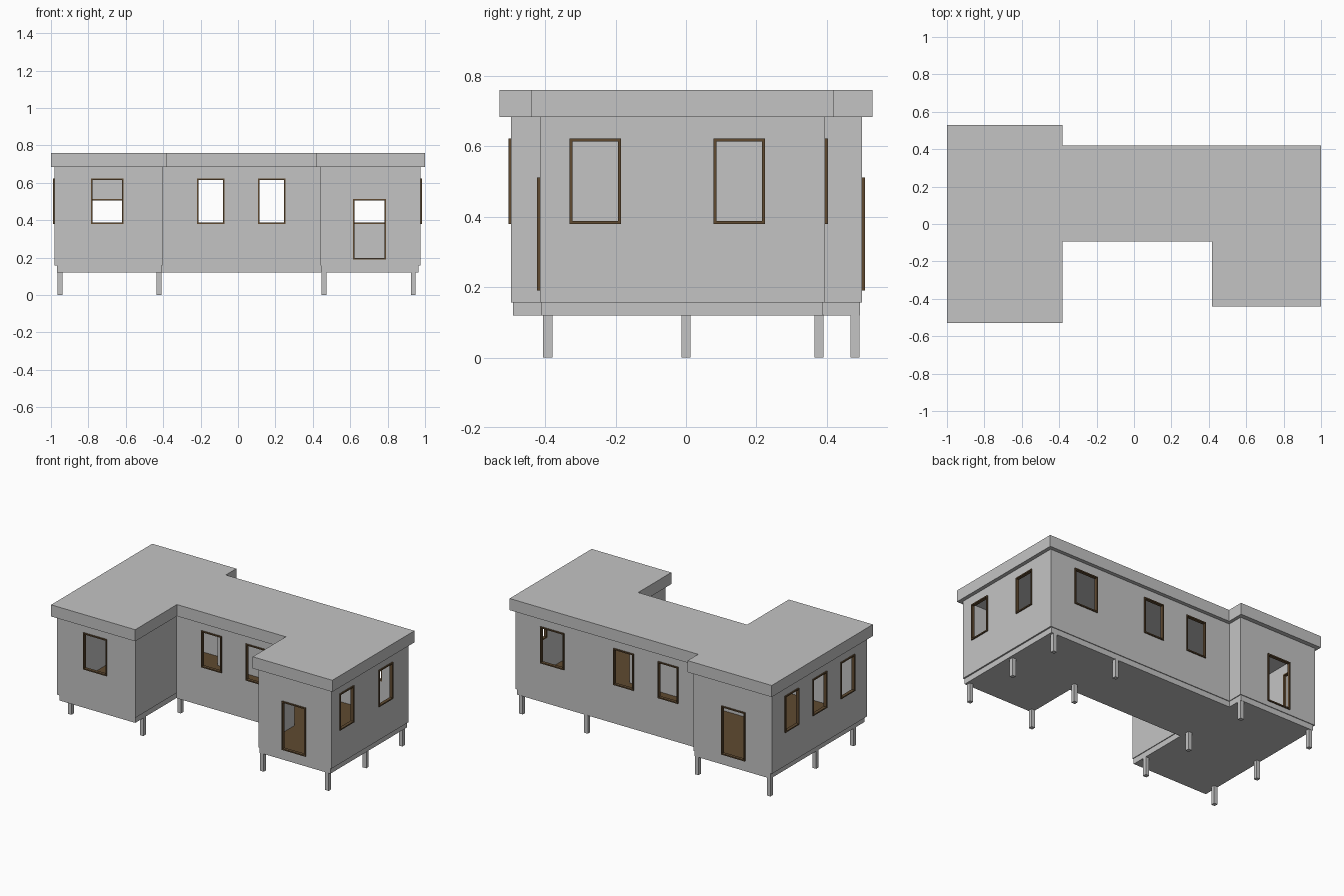
import bpy, bmesh
from mathutils import Vector

if "Cube" in bpy.data.objects:
    bpy.data.objects.remove(bpy.data.objects["Cube"])


def material(name, col):
    m = bpy.data.materials.new(name)
    m.diffuse_color = (*col, 1)
    m.use_nodes = True
    m.node_tree.nodes["Principled BSDF"].inputs["Base Color"].default_value = m.diffuse_color
    return m


GREY = material("grey_plaster", (0.55, 0.55, 0.55))
BROWN = material("brown_wood", (0.115, 0.068, 0.03))


def make(name, bm, mat):
    bmesh.ops.recalc_face_normals(bm, faces=bm.faces)
    me = bpy.data.meshes.new(name)
    bm.to_mesh(me)
    bm.free()
    ob = bpy.data.objects.new(name, me)
    bpy.context.collection.objects.link(ob)
    me.materials.append(mat)
    return ob


def add_box(bm, lo, hi):
    vs = bmesh.ops.create_cube(bm, size=1)["verts"]
    for v in vs:
        v.co = Vector([(lo[i] + hi[i]) / 2 + v.co[i] * (hi[i] - lo[i]) for i in range(3)])


def outline(x, y):
    """U-shaped plan: x = left, left inner, right inner, right;
    y = left wing front, middle front, right wing front, back, left wing back."""
    return [(x[0], y[0]), (x[1], y[0]), (x[1], y[1]), (x[2], y[1]), (x[2], y[2]),
            (x[3], y[2]), (x[3], y[3]), (x[1], y[3]), (x[1], y[4]), (x[0], y[4])]


def inset(pts, d):
    """Move a right-angled counter-clockwise outline inwards by d."""
    out = []
    for i, p in enumerate(pts):
        p, a, b = Vector(p), Vector(pts[i - 1]), Vector(pts[(i + 1) % len(pts)])
        n = Vector((0, 0))
        for e in ((p - a).normalized(), (b - p).normalized()):
            n += Vector((-e.y, e.x))
        out.append(p + n * d)
    return out


def prism(name, pts, z0, z1, mat):
    bm = bmesh.new()
    f = bm.faces.new([bm.verts.new((p[0], p[1], z0)) for p in pts])
    r = bmesh.ops.extrude_face_region(bm, geom=[f])
    for v in r["geom"]:
        if isinstance(v, bmesh.types.BMVert):
            v.co.z = z1
    return make(name, bm, mat)


WX = (-0.98, -0.405, 0.44, 0.975)
WY = (-0.497, -0.066, -0.415, 0.395, 0.5)
plan = outline(WX, WY)
T = 0.012

# roof slab with overhang
prism("roof", outline((-1, -0.383, 0.416, 1), (-0.53, -0.093, -0.44, 0.42, 0.53)),
      0.683, 0.76, GREY)

# floor slab and wooden floor covering
slab = outline((-0.967, -0.41, 0.445, 0.965), (-0.491, -0.061, -0.41, 0.39, 0.495))
prism("floor_slab", slab, 0.12, 0.16, GREY)
prism("wooden_floor", inset(plan, T), 0.158, 0.166, BROWN)

# walls as a closed ring
bm = bmesh.new()
inner = inset(plan, T)
rings = [[bm.verts.new((p[0], p[1], z)) for p in pts]
         for pts, z in ((plan, 0.157), (plan, 0.684), (inner, 0.684), (inner, 0.157))]
n = len(plan)
for k in range(4):
    a, b = rings[k], rings[(k + 1) % 4]
    for i in range(n):
        j = (i + 1) % n
        bm.faces.new((a[i], a[j], b[j], b[i]))
walls = make("walls", bm, GREY)

# openings: name, axis along the wall, wall plane, outward sign, start, end, bottom, top
LOW, HIGH = 0.38, 0.622
openings = [
    ("left_wing_front_window", 0, WY[0], -1, -0.785, -0.612, LOW, HIGH),
    ("left_wing_back_door", 0, WY[4], 1, -0.785, -0.612, 0.19, 0.512),
    ("right_wing_front_door", 0, WY[2], -1, 0.616, 0.79, 0.19, 0.512),
    ("right_wing_back_window", 0, WY[3], 1, 0.616, 0.79, LOW, HIGH),
]
for a, b in ((-0.22, -0.073), (0.106, 0.253)):
    openings.append(("middle_front_window", 0, WY[1], -1, a, b, LOW, HIGH))
    openings.append(("middle_back_window", 0, WY[3], 1, a, b, LOW, HIGH))
for c in (-0.258, 0.151):
    openings.append(("right_side_window", 1, WX[3], 1, c - 0.073, c + 0.073, LOW, HIGH))
for c in (-0.29, 0.003, 0.294):
    openings.append(("left_side_window", 1, WX[0], -1, c - 0.073, c + 0.073, LOW, HIGH))

cut = bmesh.new()
F = 0.008
for name, axis, plane, s, a, b, z0, z1 in openings:
    def bar(bm, u0, u1, w0, w1, d_in, d_out):
        d = sorted((plane - s * d_in, plane + s * d_out))
        if axis == 0:
            add_box(bm, (u0, d[0], w0), (u1, d[1], w1))
        else:
            add_box(bm, (d[0], u0, w0), (d[1], u1, w1))
    bar(cut, a + F / 2, b - F / 2, z0 + F / 2, z1 - F / 2, 0.03, 0.03)
    # frame of four bars
    fr = bmesh.new()
    for u0, u1, w0, w1 in ((a, a + F, z0, z1), (b - F, b, z0, z1),
                           (a + F, b - F, z0, z0 + F), (a + F, b - F, z1 - F, z1)):
        bar(fr, u0, u1, w0, w1, T + 0.001, 0.008)
    make(name + "_frame", fr, BROWN)

# cut the openings through the walls
cutter = make("opening_cutter", cut, GREY)
cutter.hide_render = True
mod = walls.modifiers.new("openings", "BOOLEAN")
mod.operation, mod.solver, mod.object = "DIFFERENCE", "EXACT", cutter
bpy.context.view_layer.update()
dg = bpy.context.evaluated_depsgraph_get()
cut_mesh = bpy.data.meshes.new_from_object(walls.evaluated_get(dg))
walls.modifiers.clear()
walls.data = cut_mesh
bpy.data.objects.remove(cutter)

# support posts
for x in (-0.951, -0.423, 0.46, 0.937):
    for y in (-0.393, 0, 0.48 if x < 0 else 0.378):
        bm = bmesh.new()
        add_box(bm, (x - 0.013, y - 0.013, 0), (x + 0.013, y + 0.013, 0.122))
        make("support_post", bm, GREY)
